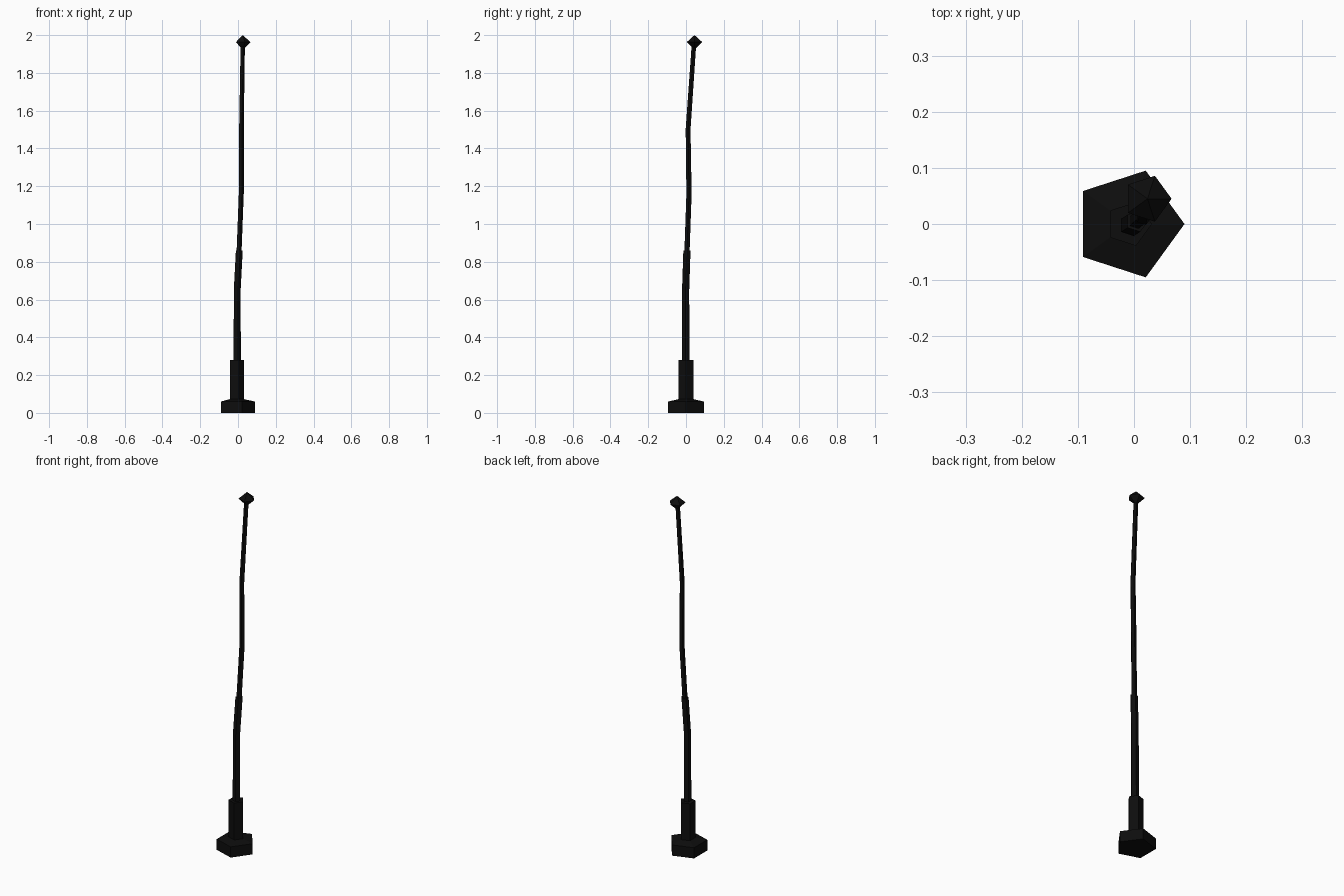
import bpy, bmesh
from math import cos, sin, tau

if "Cube" in bpy.data.objects:
    bpy.data.objects.remove(bpy.data.objects["Cube"])

black = bpy.data.materials.new("black")
black.diffuse_color = (0.004, 0.004, 0.004, 1)
black.use_nodes = True
black.node_tree.nodes["Principled BSDF"].inputs["Base Color"].default_value = black.diffuse_color


def loft(name, rings, sides=5):
    """Capped flat-shaded tube through rings of (x, y, z, radius); radius 0 makes a point."""
    bm = bmesh.new()
    loops = []
    for x, y, z, r in rings:
        n = sides if r > 0 else 1
        loops.append([bm.verts.new((x + r * cos(tau * i / sides), y + r * sin(tau * i / sides), z))
                      for i in range(n)])
    for a, b in zip(loops, loops[1:]):
        for i in range(sides):
            j = (i + 1) % sides
            if len(a) == 1:
                bm.faces.new((a[0], b[j], b[i]))
            elif len(b) == 1:
                bm.faces.new((a[i], a[j], b[0]))
            else:
                bm.faces.new((a[i], a[j], b[j], b[i]))
    if len(loops[0]) > 1:
        bm.faces.new(loops[0][::-1])
    if len(loops[-1]) > 1:
        bm.faces.new(loops[-1])
    bmesh.ops.recalc_face_normals(bm, faces=bm.faces)
    mesh = bpy.data.meshes.new(name)
    bm.to_mesh(mesh)
    bm.free()
    mesh.materials.append(black)
    obj = bpy.data.objects.new(name, mesh)
    bpy.context.collection.objects.link(obj)
    return obj


# Pentagonal foot with a slightly sloped top
loft("base", [(-0.01, 0, 0, 0.1), (-0.01, 0, 0.06, 0.1), (-0.01, 0, 0.073, 0.04)])
# Thick socket
loft("socket", [(-0.009, 0, 0.06, 0.041), (-0.009, 0, 0.28, 0.041)])
# Lower mast, bending at the top
loft("lower_mast", [(-0.006, -0.002, 0.26, 0.021), (-0.006, -0.002, 0.65, 0.02),
                    (0.005, 0.005, 0.86, 0.02)])
# Thin bent upper mast
loft("upper_mast", [(0.003, 0.004, 0.82, 0.0145), (0.016, 0.016, 1.16, 0.0145),
                    (0.017, 0.011, 1.5, 0.0135), (0.024, 0.042, 1.95, 0.0125)])
# Faceted tip
loft("tip", [(0.024, 0.045, 1.922, 0), (0.024, 0.045, 1.963, 0.043), (0.024, 0.045, 2.0, 0)])
